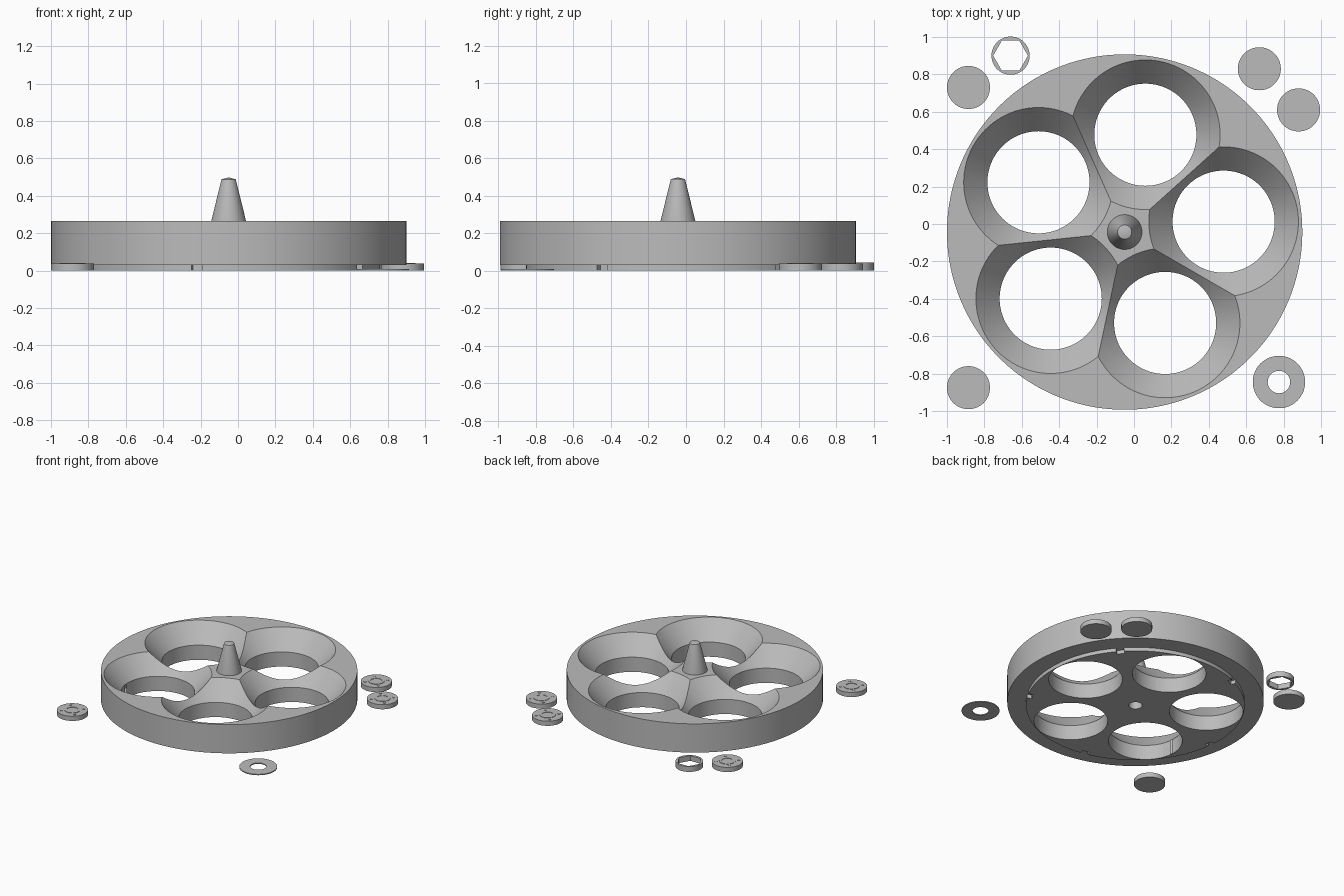
import bpy, math
from mathutils import Matrix

if "Cube" in bpy.data.objects:
    bpy.data.objects.remove(bpy.data.objects["Cube"])

CX, CY = -0.05, -0.043          # centre of the tray
grey = bpy.data.materials.new("plain grey")
grey.diffuse_color = (0.5, 0.5, 0.5, 1)
grey.use_nodes = True
grey.node_tree.nodes["Principled BSDF"].inputs["Base Color"].default_value = grey.diffuse_color


def lathe(name, profile, x, y, n=96, closed=False, turn=0.0):
    """Revolve (radius, z) points; open profiles start and end on the axis."""
    verts, rings, faces = [], [], []
    for r, z in profile:
        if r == 0:
            rings.append([len(verts)] * n)
            verts.append((0, 0, z))
        else:
            rings.append(list(range(len(verts), len(verts) + n)))
            verts += [(r * math.cos(turn + math.tau * i / n),
                       r * math.sin(turn + math.tau * i / n), z) for i in range(n)]
    pairs = list(zip(rings, rings[1:])) + ([(rings[-1], rings[0])] if closed else [])
    for a, b in pairs:
        for i in range(n):
            j = (i + 1) % n
            faces.append(list(dict.fromkeys((a[i], a[j], b[j], b[i]))))
    me = bpy.data.meshes.new(name)
    me.from_pydata(verts, [], faces)
    me.materials.append(grey)
    ob = bpy.data.objects.new(name, me)
    ob.location = (x, y, 0)
    bpy.context.collection.objects.link(ob)
    return ob


def select(ob):
    bpy.ops.object.select_all(action='DESELECT')
    ob.select_set(True)
    bpy.context.view_layer.objects.active = ob


def cut(ob, cutter):
    select(ob)
    m = ob.modifiers.new("cut", 'BOOLEAN')
    m.operation, m.solver, m.object = 'DIFFERENCE', 'EXACT', cutter
    bpy.ops.object.modifier_apply(modifier=m.name)
    bpy.data.objects.remove(cutter)


def smooth(ob):
    select(ob)
    bpy.ops.object.shade_smooth_by_angle(angle=math.radians(25))


# Tray: wide drum on a slightly smaller foot plate, blind socket underneath
tray = lathe("tray", [(0, 0.2), (0.05, 0.2), (0.05, 0), (0.81, 0), (0.81, 0.03),
                      (0.95, 0.03), (0.95, 0.265), (0, 0.265)], CX, CY, 160)

# Five flared cups through the tray, and five notches in the foot plate
for k in range(5):
    a = math.radians(6 + 72 * k)
    cup = lathe("cup_cutter", [(0, -0.1), (0.273, -0.1), (0.273, 0.12),
                               (0.4, 0.265), (0.444, 0.315), (0, 0.315)],
                CX + 0.532 * math.cos(a), CY + 0.532 * math.sin(a))
    cut(tray, cup)
    b = a + math.radians(36)
    bpy.ops.mesh.primitive_cube_add(size=1)
    notch = bpy.context.object
    notch.data.transform(Matrix.Translation((CX, CY, 0)) @ Matrix.Rotation(b, 4, 'Z')
                         @ Matrix.Translation((0.81, 0, 0))
                         @ Matrix.Diagonal((0.07, 0.06, 0.0598, 1)))
    cut(tray, notch)
smooth(tray)

# Tapered centre peg with a low pointed tip
smooth(lathe("centre_peg", [(0, 0.26), (0.093, 0.26), (0.093, 0.265),
                            (0.038, 0.488), (0, 0.498)], CX, CY, 64))

# Four loose round discs with a shallow ring and studs on top
for x, y in [(-0.885, 0.73), (0.67, 0.83), (0.88, 0.61), (-0.885, -0.875)]:
    smooth(lathe("loose_disc", [(0, 0), (0.115, 0), (0.115, 0.038), (0.06, 0.038),
                                (0.06, 0.041), (0.042, 0.041), (0.042, 0.038),
                                (0, 0.038)], x, y, 64))
    for k in range(4):
        a = math.radians(45 + 90 * k)
        lathe("disc_stud", [(0, 0.036), (0.01, 0.036), (0.01, 0.041), (0, 0.041)],
              x + 0.085 * math.cos(a), y + 0.085 * math.sin(a), 12)

# Flat washer
smooth(lathe("washer", [(0.06, 0), (0.14, 0), (0.14, 0.008), (0.06, 0.008)],
             0.775, -0.845, 64, closed=True))

# Round collar with a hexagonal opening
collar = lathe("hex_collar", [(0, 0), (0.102, 0), (0.102, 0.043), (0, 0.043)],
               -0.66, 0.9, 60)
cut(collar, lathe("hex_cutter", [(0, -0.1), (0.093, -0.1), (0.093, 0.1), (0, 0.1)],
                  -0.66, 0.9, 6))
smooth(collar)
